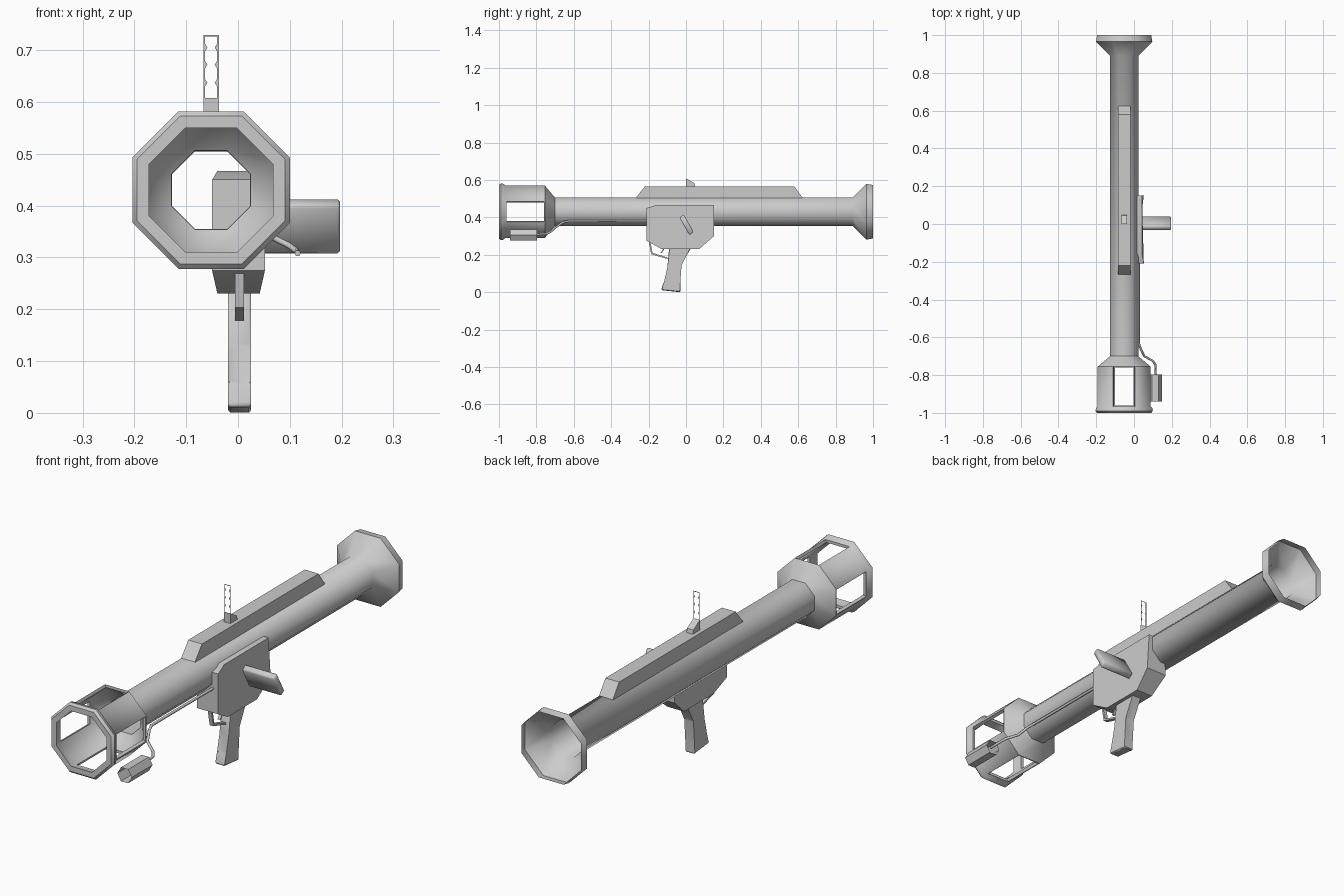
import bpy, bmesh, math
from mathutils import Vector

if "Cube" in bpy.data.objects:
    bpy.data.objects.remove(bpy.data.objects["Cube"])

CX, CZ = -0.052, 0.43      # tube axis


def finish(bm, name, angle=30, recalc=True):
    if recalc:
        bmesh.ops.recalc_face_normals(bm, faces=bm.faces[:])
    me = bpy.data.meshes.new(name)
    bm.to_mesh(me)
    bm.free()
    ob = bpy.data.objects.new(name, me)
    bpy.context.collection.objects.link(ob)
    bpy.ops.object.select_all(action='DESELECT')
    ob.select_set(True)
    bpy.context.view_layer.objects.active = ob
    bpy.ops.object.shade_smooth_by_angle(angle=math.radians(angle))
    return ob


def prism(name, yz, x0, x1, bevel=0.0, angle=30, taper=None):
    """Side-view outline extruded across x; taper(z) scales the width."""
    bm = bmesh.new()
    mid = (x0 + x1) / 2
    sides = []
    for x in (x0, x1):
        sides.append([bm.verts.new((mid + (x - mid) * (taper(z) if taper else 1), y, z))
                      for y, z in yz])
    a, b = sides
    n = len(yz)
    bm.faces.new(a)
    bm.faces.new(b[::-1])
    for i in range(n):
        j = (i + 1) % n
        bm.faces.new((a[i], b[i], b[j], a[j]))
    if bevel:
        bmesh.ops.bevel(bm, geom=bm.edges[:], offset=bevel, segments=1, affect='EDGES')
    return finish(bm, name, angle)


def lathe(bm, profile, sides, cx, cz, phase):
    """Rings along y from (y, apothem) pairs; returns faces[segment][side]."""
    rings = []
    for y, ap in profile:
        r = ap / math.cos(math.pi / sides)
        rings.append([bm.verts.new((cx + r * math.cos(phase + k * math.tau / sides), y,
                                    cz + r * math.sin(phase + k * math.tau / sides)))
                      for k in range(sides)])
    return [[bm.faces.new((p[k], p[(k + 1) % sides], q[(k + 1) % sides], q[k]))
             for k in range(sides)] for p, q in zip(rings, rings[1:])]


# launch tube: flared rear, long octagonal barrel, windowed front cage
profile = [(1.0, .143), (.965, .149), (.89, .075), (-.70, .075), (-.755, .14),
           (-.965, .14), (-.975, .149), (-.99, .152), (-1.0, .143), (-1.0, .12),
           (-.965, .128), (-.755, .128), (-.705, .076)]
bm = bmesh.new()
seg = lathe(bm, profile, 8, CX, CZ, math.pi / 8)
for k in (1, 3, 5, 7):
    outer, inner = seg[4][k], seg[10][k]
    bmesh.ops.inset_individual(bm, faces=[outer, inner], thickness=0.006)
    o, i = list(outer.verts), list(inner.verts)
    near = [min(i, key=lambda w: (w.co - v.co).length) for v in o]
    bmesh.ops.delete(bm, geom=[outer, inner], context='FACES_ONLY')
    for a in range(4):
        b = (a + 1) % 4
        bm.faces.new((o[a], o[b], near[b], near[a]))
finish(bm, "launch_tube", 48)

# raised spine on top of the tube
prism("top_spine", [(-.27, .503), (-.22, .565), (.58, .565), (.625, .503)],
      CX - .033, CX + .033)

# flip-up sight: wedge base and flat notched frame
prism("sight_base", [(0, .56), (0, .608), (.015, .60), (.045, .582), (.05, .56)],
      CX - .015, CX + .015)
bm = bmesh.new()
for s in (-1, 1):
    pts = [(.015, .58), (.015, .729), (.0115, .729)]
    for z in (.705, .672, .637):
        pts += [(.0115, z + .007), (.007, z), (.0115, z - .007)]
    pts.append((.0115, .58))
    bm.faces.new([bm.verts.new((CX + s * x, .002, z)) for x, z in pts][::s])
bm.faces.new([bm.verts.new((CX + x, .002, z)) for x, z in
              ((-.0115, .726), (.0115, .726), (.0115, .729), (-.0115, .729))])
finish(bm, "sight_frame", recalc=False)

# trigger housing on the right side of the tube
prism("trigger_housing", [(-.21, .275), (-.21, .45), (-.155, .467), (.15, .467), (.15, .30),
                          (.07, .23), (-.13, .23)], -.05, .052,
      taper=lambda z: .8 if z < .25 or z > .46 else 1)

# side handle, a tilted slab
prism("side_handle", [(-.035, .399), (-.012, .415), (.041, .322), (.018, .305)],
      .03, .197, bevel=.005, angle=50)

# pistol grip, trigger and guard
prism("pistol_grip", [(-.09, .24), (-.10, .13), (-.112, .06), (-.132, .018), (-.128, .01),
                      (-.03, 0), (-.028, .145), (.03, .24)], -.019, .025, bevel=.004, angle=40)
prism("trigger", [(-.11, .24), (-.118, .24), (-.136, .21), (-.128, .21)], -.003, .009)
prism("trigger_guard", [(-.20, .275), (-.186, .203), (-.10, .178), (-.10, .186),
                        (-.179, .21), (-.191, .275)], -.006, .012)

# open hexagonal lamp barrel beside the cage
bm = bmesh.new()
lathe(bm, [(-.94, .03), (-.797, .03)], 6, .113, .305, 0)
finish(bm, "lamp_barrel", 30)

# cable from the lamp barrel back to the housing
cu = bpy.data.curves.new("cable", 'CURVE')
cu.dimensions = '3D'
cu.bevel_depth = .006
cu.bevel_resolution = 1
cu.use_fill_caps = True
path = [(.115, -.81, .308), (.113, -.745, .312), (.10, -.725, .322), (.055, -.70, .345),
        (.035, -.66, .372), (.025, -.63, .38), (.025, -.19, .38)]
sp = cu.splines.new('POLY')
sp.points.add(len(path) - 1)
for p, co in zip(sp.points, path):
    p.co = (*co, 1)
bpy.context.collection.objects.link(bpy.data.objects.new("cable", cu))
